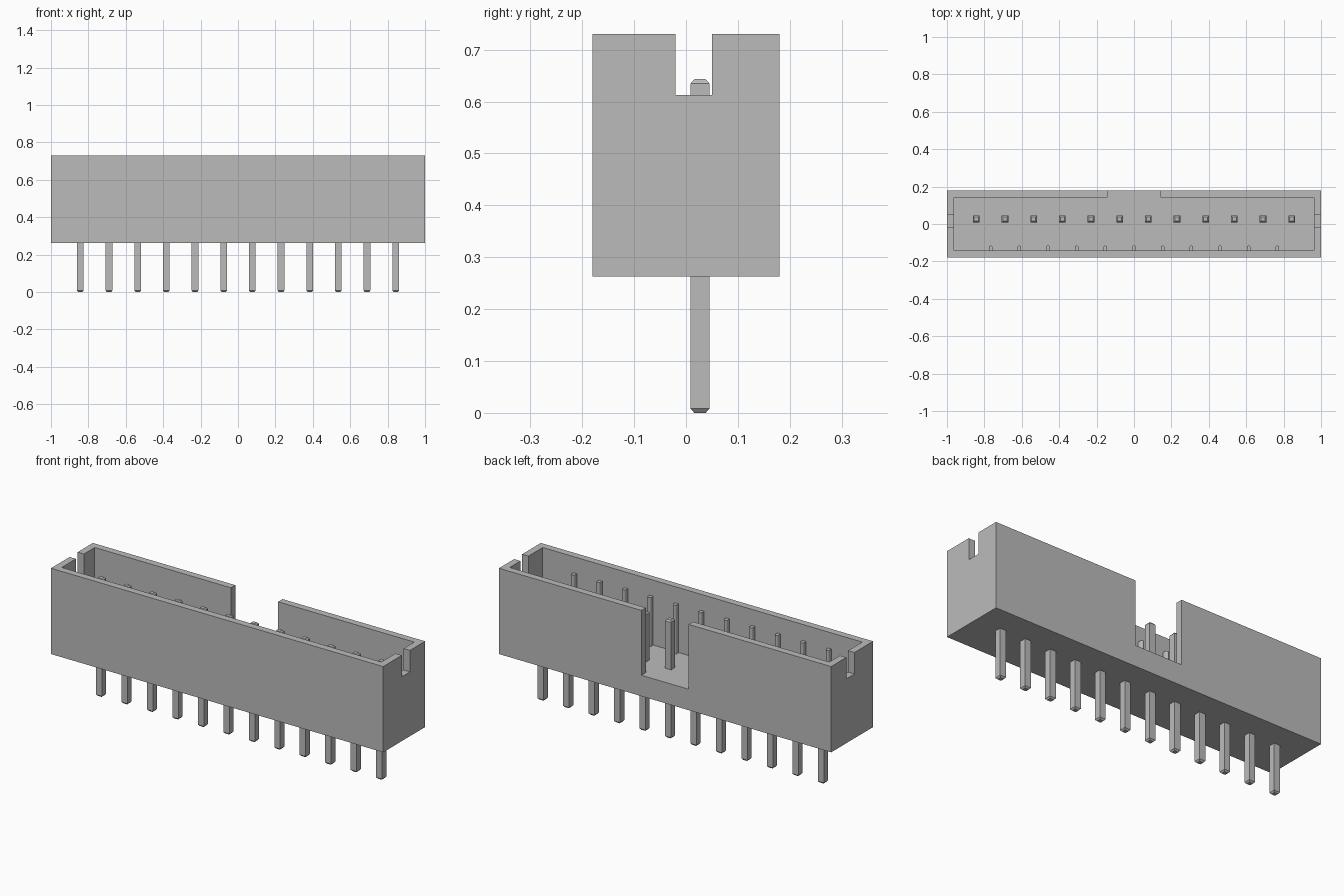
import bpy
import bmesh
from math import pi, cos, sin

cube = bpy.data.objects.get("Cube")
if cube:
    bpy.data.objects.remove(cube, do_unlink=True)

GREY = (0.5, 0.5, 0.5, 1.0)
grey = bpy.data.materials.new("plain grey")
grey.use_nodes = True
grey.diffuse_color = GREY
grey.node_tree.nodes["Principled BSDF"].inputs["Base Color"].default_value = GREY

TOP, BASE, FLOOR = 0.73, 0.263, 0.377
PIN_TOP, PIN_Y, PITCH, PINS = 0.643, 0.027, 0.1533, 12
INNER_X, INNER_Y = 0.962, 0.142


def loft(name, rings):
    """Closed solid through matching rings of points, from bottom to top."""
    bm = bmesh.new()
    loops = [[bm.verts.new(p) for p in ring] for ring in rings]
    for a, b in zip(loops, loops[1:]):
        for i in range(len(a)):
            j = (i + 1) % len(a)
            bm.faces.new((a[i], a[j], b[j], b[i]))
    bm.faces.new(reversed(loops[0]))
    bm.faces.new(loops[-1])
    bmesh.ops.recalc_face_normals(bm, faces=bm.faces)
    mesh = bpy.data.meshes.new(name)
    bm.to_mesh(mesh)
    bm.free()
    mesh.materials.append(grey)
    obj = bpy.data.objects.new(name, mesh)
    bpy.context.collection.objects.link(obj)
    return obj


def rect(x0, x1, y0, y1, z):
    return [(x0, y0, z), (x1, y0, z), (x1, y1, z), (x0, y1, z)]


def box(name, x0, x1, y0, y1, z0, z1):
    return loft(name, [rect(x0, x1, y0, y1, z) for z in (z0, z1)])


def cut(target, cutter):
    bpy.context.view_layer.objects.active = target
    mod = target.modifiers.new("cut", 'BOOLEAN')
    mod.operation = 'DIFFERENCE'
    mod.solver = 'EXACT'
    mod.object = cutter
    bpy.ops.object.modifier_apply(modifier=mod.name)
    bpy.data.objects.remove(cutter, do_unlink=True)


# Open-topped housing with a keying gap at the back and a slot in each end
housing = box("housing", -1, 1, -0.18, 0.18, BASE, TOP)
cut(housing, box("cavity", -INNER_X, INNER_X, -INNER_Y, INNER_Y, FLOOR, 1))
cut(housing, box("key_gap", -0.142, 0.142, 0.1, 0.3, FLOOR, 1))
cut(housing, box("end_slots", -1.2, 1.2, -0.02, 0.05, 0.613, 1))

# Row of square pins with chamfered tips
HALF, TIP, CHAMFER = 0.018, 0.011, 0.008
for i in range(PINS):
    x = (i - (PINS - 1) / 2) * PITCH
    levels = [(0, TIP), (CHAMFER, HALF), (PIN_TOP - CHAMFER, HALF), (PIN_TOP, TIP)]
    loft(f"pin_{i + 1}", [rect(x - h, x + h, PIN_Y - h, PIN_Y + h, z)
                          for z, h in levels])

# Round-nosed ribs inside the front wall, between the pins
R = 0.01
for i in range(PINS - 1):
    x = (i - (PINS - 2) / 2) * PITCH
    nose = [(x + R * cos(k * pi / 8), -0.125 + R * sin(k * pi / 8)) for k in range(9)]
    outline = [(x - R, -0.15), (x + R, -0.15)] + nose
    rib = loft(f"rib_{i + 1}", [[(px, py, z) for px, py in outline]
                                for z in (FLOOR - 0.01, PIN_TOP)])
    bpy.ops.object.select_all(action='DESELECT')
    rib.select_set(True)
    bpy.context.view_layer.objects.active = rib
    bpy.ops.object.shade_smooth_by_angle(angle=pi / 6)
